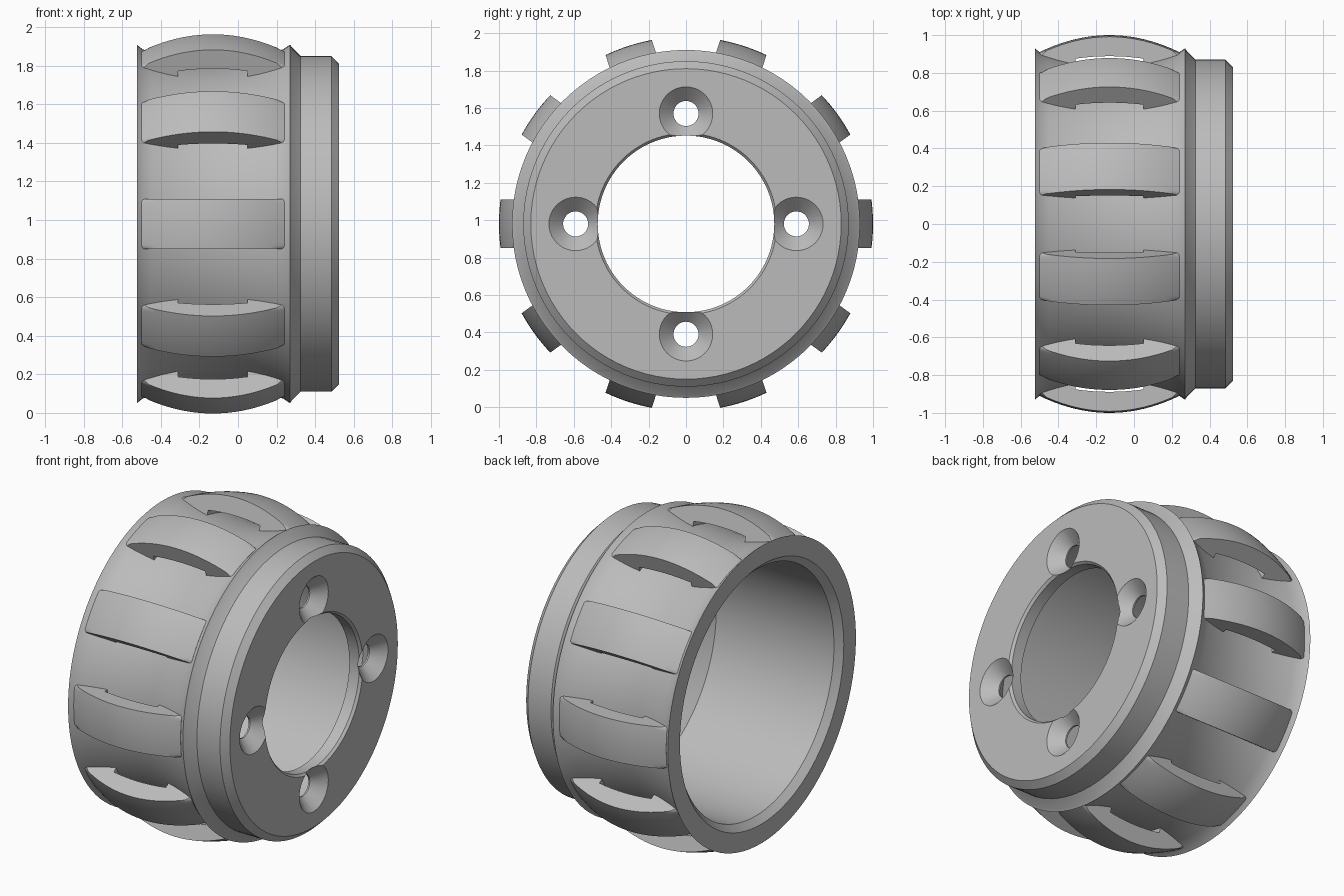
import bpy, bmesh, math
from mathutils import Matrix, Vector

cube = bpy.data.objects.get("Cube")
if cube:
    bpy.data.objects.remove(cube, do_unlink=True)

AXIS_Z = 0.98      # height of the drum axis, which runs along x
MID_X = -0.13      # middle of the ribbed band
STEPS = 96

metal = bpy.data.materials.new("grey metal")
metal.use_nodes = True
GREY = (0.5, 0.5, 0.5, 1)
metal.diffuse_color = GREY
metal.node_tree.nodes["Principled BSDF"].inputs["Base Color"].default_value = GREY


def make_object(name, bm):
    bmesh.ops.recalc_face_normals(bm, faces=bm.faces)
    mesh = bpy.data.meshes.new(name)
    bm.to_mesh(mesh)
    bm.free()
    mesh.materials.append(metal)
    obj = bpy.data.objects.new(name, mesh)
    bpy.context.collection.objects.link(obj)
    return obj


def activate(obj):
    bpy.ops.object.select_all(action='DESELECT')
    obj.select_set(True)
    bpy.context.view_layer.objects.active = obj


def smooth(obj, degrees):
    activate(obj)
    bpy.ops.object.shade_smooth_by_angle(angle=math.radians(degrees))


def lathe(name, profile, steps, y=0, z=AXIS_Z, closed=True):
    """Turn an (x, radius) profile around an axis parallel to x."""
    bm = bmesh.new()
    rings = []
    for x, r in profile:
        rings.append([bm.verts.new((x, y + r * math.cos(a), z + r * math.sin(a)))
                      for a in (math.tau * i / steps for i in range(steps))])
    pairs = list(zip(rings, rings[1:]))
    if closed:
        pairs.append((rings[-1], rings[0]))
    else:
        bm.faces.new(rings[0])
        bm.faces.new(rings[-1])
    for a, b in pairs:
        for i in range(steps):
            j = (i + 1) % steps
            bm.faces.new((a[i], a[j], b[j], b[i]))
    return make_object(name, bm)


# Drum shell: waisted band, shoulder, end plate with bore, hollow inside
waist = []
for i in range(17):
    u = -1 + i / 8
    waist.append((MID_X + 0.365 * u, 0.84 + 0.066 * u * u))
profile = [(-0.525, 0.93)] + waist + [
    (0.27, 0.93), (0.28, 0.915), (0.325, 0.87), (0.485, 0.87), (0.525, 0.83),
    (0.525, 0.485), (0.51, 0.472), (0.44, 0.472), (0.44, 0.66),
    (0.33, 0.77), (-0.485, 0.77), (-0.525, 0.81)]
drum = lathe("drum_shell", profile, STEPS)

# Four countersunk bolt holes in the end plate
for k in range(4):
    a = k * math.pi / 2
    cutter = lathe("bolt_hole_cutter",
                   [(0.3, 0.067), (0.45, 0.067), (0.525, 0.143), (0.56, 0.178)], 40,
                   0.59 * math.cos(a), AXIS_Z + 0.59 * math.sin(a), closed=False)
    cutter.hide_render = True
    mod = drum.modifiers.new("bolt hole", 'BOOLEAN')
    mod.operation = 'DIFFERENCE'
    mod.solver = 'EXACT'
    mod.object = cutter
    activate(drum)
    bpy.ops.object.modifier_apply(modifier=mod.name)
    bpy.data.objects.remove(cutter, do_unlink=True)
smooth(drum, 28)


# Bridge ribs: bowed straps with an open slot beneath
def rib(name, angle):
    half_len, half_width, slot = 0.37, 0.13, 0.18
    side = []
    for i in range(21):
        u = -1 + i / 10
        side.append((MID_X + half_len * u, 0.91 + 0.09 * (1 - u * u)))
    side += [(MID_X + half_len, 0.82), (MID_X + slot, 0.82)]
    for i in range(9):
        u = 1 - i / 4
        side.append((MID_X + slot * u, 0.898 - 0.013 * u * u))
    side += [(MID_X - slot, 0.82), (MID_X - half_len, 0.82)]

    bm = bmesh.new()
    layers = []
    for k in range(9):
        t = half_width * (k / 4 - 1)
        layers.append([bm.verts.new((x, math.sqrt(r * r - t * t), t)) for x, r in side])
    n = len(side)
    for a, b in zip(layers, layers[1:]):
        for i in range(n):
            j = (i + 1) % n
            bm.faces.new((a[i], a[j], b[j], b[i]))
    bm.faces.new(layers[0])
    bm.faces.new(layers[-1])

    # Round the long outer edges
    rim = []
    for layer in (layers[0], layers[-1]):
        rim += [bm.edges.get((layer[i], layer[i + 1])) for i in range(20)]
    bmesh.ops.bevel(bm, geom=rim, offset=0.018, segments=3, profile=0.5, affect='EDGES')
    turn = Matrix.Translation(Vector((0, 0, AXIS_Z))) @ Matrix.Rotation(angle, 4, 'X')
    bmesh.ops.transform(bm, matrix=turn, verts=bm.verts)
    smooth(make_object(name, bm), 35)


for k in range(10):
    rib(f"rib_{k + 1}", k * math.tau / 10)
